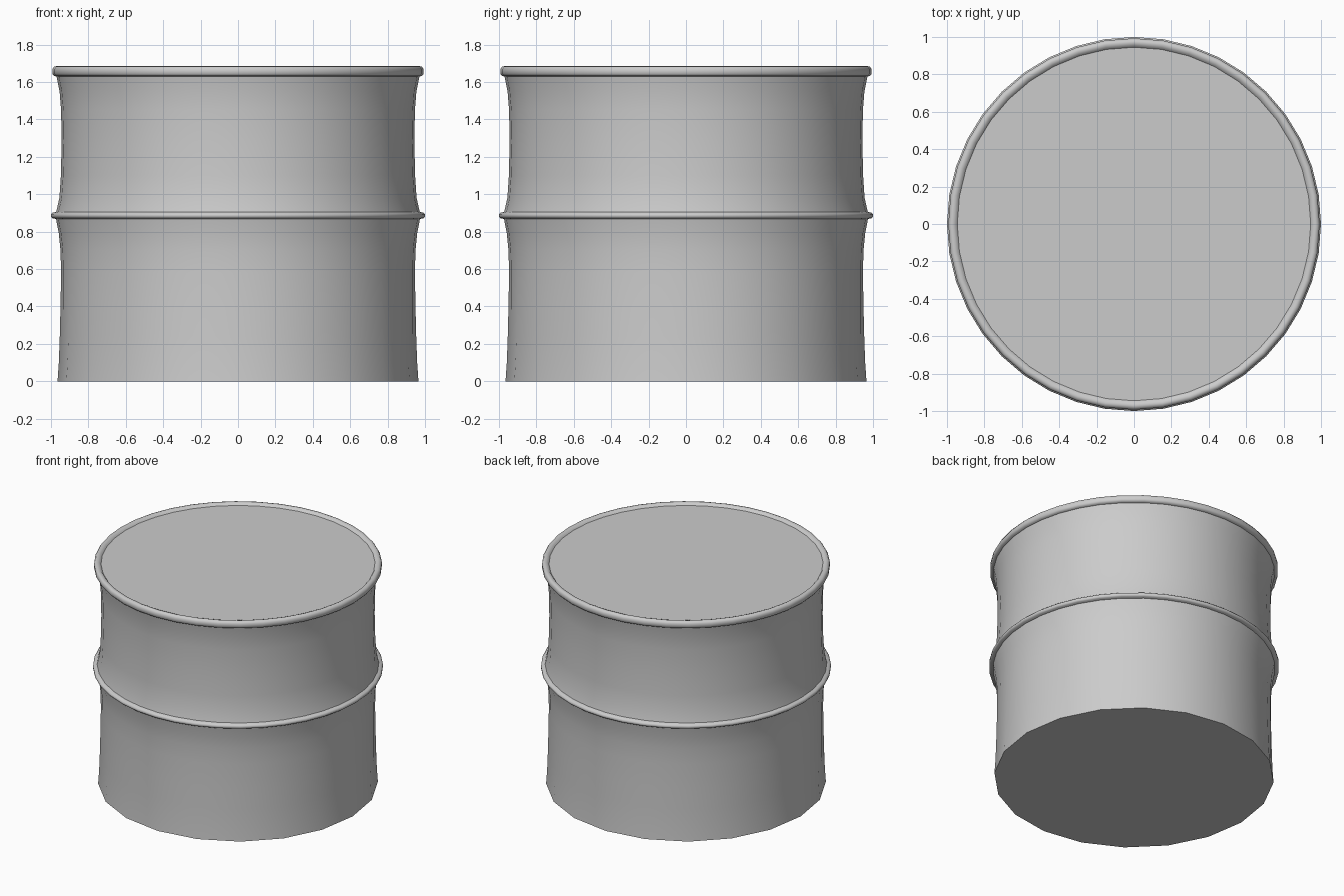
import bpy, bmesh, math

if "Cube" in bpy.data.objects:
    bpy.data.objects.remove(bpy.data.objects["Cube"])

SEG = 40
# (radius, height) outline from the base up over the rim to the recessed lid
PROFILE = [
    (.965, 0), (.958, .1), (.953, .24), (.949, .4), (.946, .58), (.949, .7),
    (.958, .79), (.973, .868),
    # middle hoop
    (.992, .872), (1.0, .88), (1.0, .892), (.992, .901), (.972, .906),
    # upper wall
    (.955, .98), (.947, 1.1), (.943, 1.28), (.946, 1.45), (.954, 1.55), (.970, 1.63),
    # rolled top rim
    (.984, 1.633), (.993, 1.645), (.993, 1.668), (.984, 1.682), (.970, 1.685),
    (.955, 1.680), (.945, 1.668),
]

bm = bmesh.new()
rings = []
for r, z in PROFILE:
    # the base is a 20-sided polygon that blends into a rounder wall
    facet = max(0.0, 1 - z / .5)
    ring = []
    for i in range(SEG):
        a = 2 * math.pi * i / SEG
        rr = r * (1 - facet * (1 - math.cos(math.pi / 20))) if i % 2 else r
        ring.append(bm.verts.new((rr * math.cos(a), rr * math.sin(a), z)))
    rings.append(ring)

# side walls
for lo, hi in zip(rings, rings[1:]):
    for i in range(SEG):
        j = (i + 1) % SEG
        bm.faces.new((lo[i], lo[j], hi[j], hi[i]))

# flat base and lid
bm.faces.new(rings[0][::-1])
bm.faces.new(rings[-1])

mesh = bpy.data.meshes.new("drum_body")
bm.to_mesh(mesh)
bm.free()
drum = bpy.data.objects.new("drum_body", mesh)
bpy.context.collection.objects.link(drum)
bpy.context.view_layer.objects.active = drum
drum.select_set(True)
bpy.ops.object.shade_smooth_by_angle(angle=math.radians(50))
